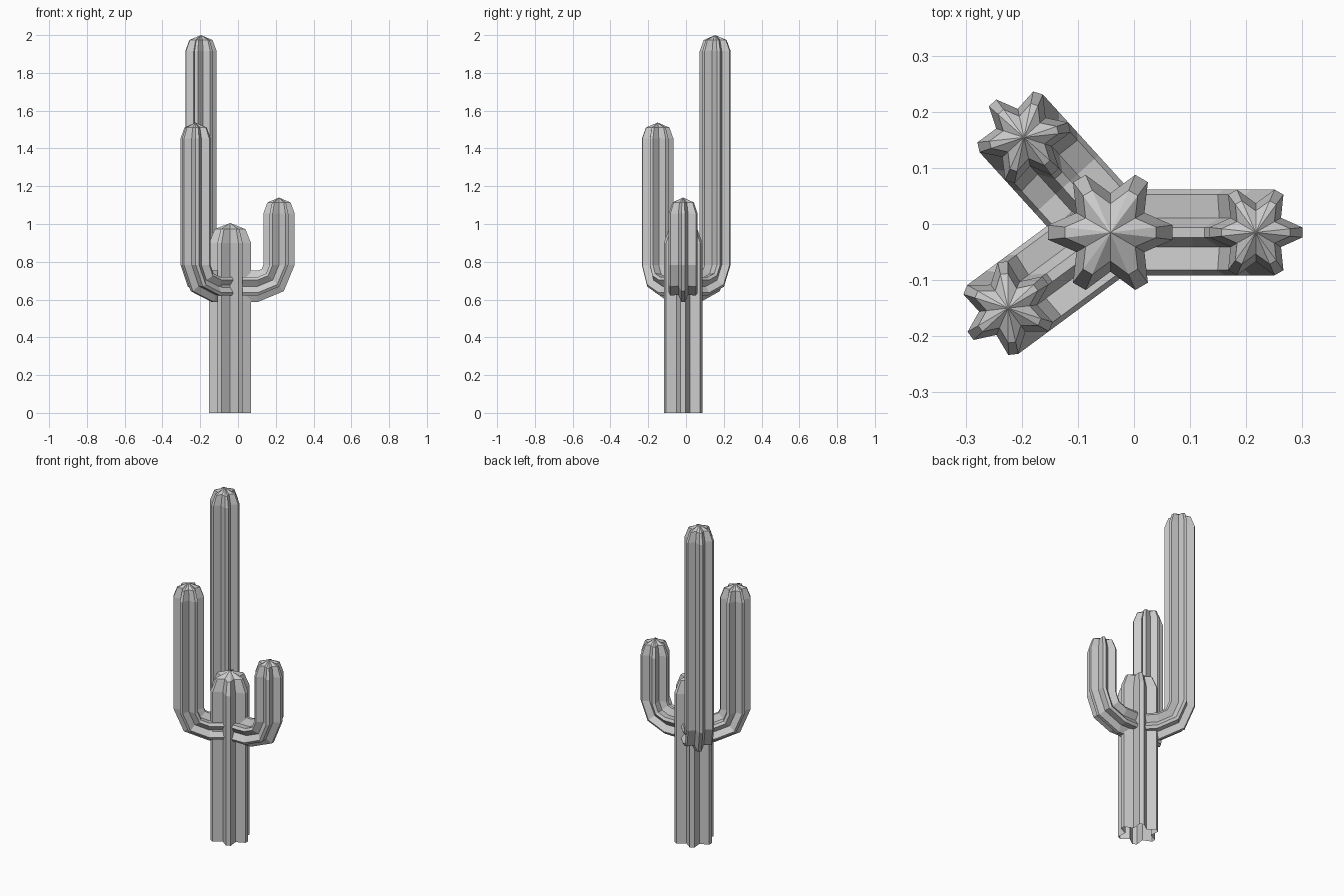
import bpy, bmesh
from math import sin, cos, radians, pi

if "Cube" in bpy.data.objects:
    bpy.data.objects.remove(bpy.data.objects["Cube"])

CX, CY = -0.042, -0.015   # trunk axis


def star(tip, half, valley):
    """Six blunt ribs with sharp valleys between them."""
    pts = []
    for i in range(6):
        a = i * pi / 3
        for s in (-half, half):
            pts.append((tip * cos(a) - s * sin(a), tip * sin(a) + s * cos(a)))
        pts.append((valley * cos(a + pi / 6), valley * sin(a + pi / 6)))
    return pts


def ribbed_tube(name, section, rings, apex, heading=0.0):
    """Sweep a star section; rings are (reach, z, travel angle, scale)."""
    h = radians(heading)
    bm = bmesh.new()

    def vert(reach, side, z):
        return bm.verts.new((CX + reach * cos(h) - side * sin(h),
                             CY + reach * sin(h) + side * cos(h), z))

    loops = []
    for r, z, t, k in rings:
        t = radians(t)
        loops.append([vert(r + k * a * sin(t), k * b, z - k * a * cos(t))
                      for a, b in section])
    n = len(section)
    for lo, hi in zip(loops, loops[1:]):
        for i in range(n):
            j = (i + 1) % n
            bm.faces.new((lo[i], lo[j], hi[j], hi[i]))
    top = vert(*apex)
    for i in range(n):
        bm.faces.new((loops[-1][i], loops[-1][(i + 1) % n], top))
    bmesh.ops.recalc_face_normals(bm, faces=bm.faces)
    me = bpy.data.meshes.new(name)
    bm.to_mesh(me)
    bm.free()
    ob = bpy.data.objects.new(name, me)
    bpy.context.collection.objects.link(ob)


# Trunk with domed top
ribbed_tube("trunk", star(0.111, 0.013, 0.07),
            [(0, 0, 90, 1), (0, 0.90, 90, 1), (0, 0.973, 90, 0.73)],
            (0, 0, 1.005))

# Arms: out of the trunk, quarter bend, straight up, domed top
BEND, LOW = 0.113, 0.67
arm_section = star(0.083, 0.009, 0.052)
for name, heading, reach, top in (("right_arm", 0, 0.259, 1.14),
                                  ("back_arm", 132.3, 0.229, 2.0),
                                  ("front_arm", 216.5, 0.227, 1.537)):
    rings = [(0.03, LOW, 0, 1)]
    for t in (0, 45, 90):
        a = radians(t)
        rings.append((reach - BEND + BEND * sin(a),
                      LOW + BEND - BEND * cos(a), t, 1))
    rings += [(reach, top - 0.085, 90, 1), (reach, top - 0.026, 90, 0.74)]
    ribbed_tube(name, arm_section, rings, (reach, 0, top), heading)
